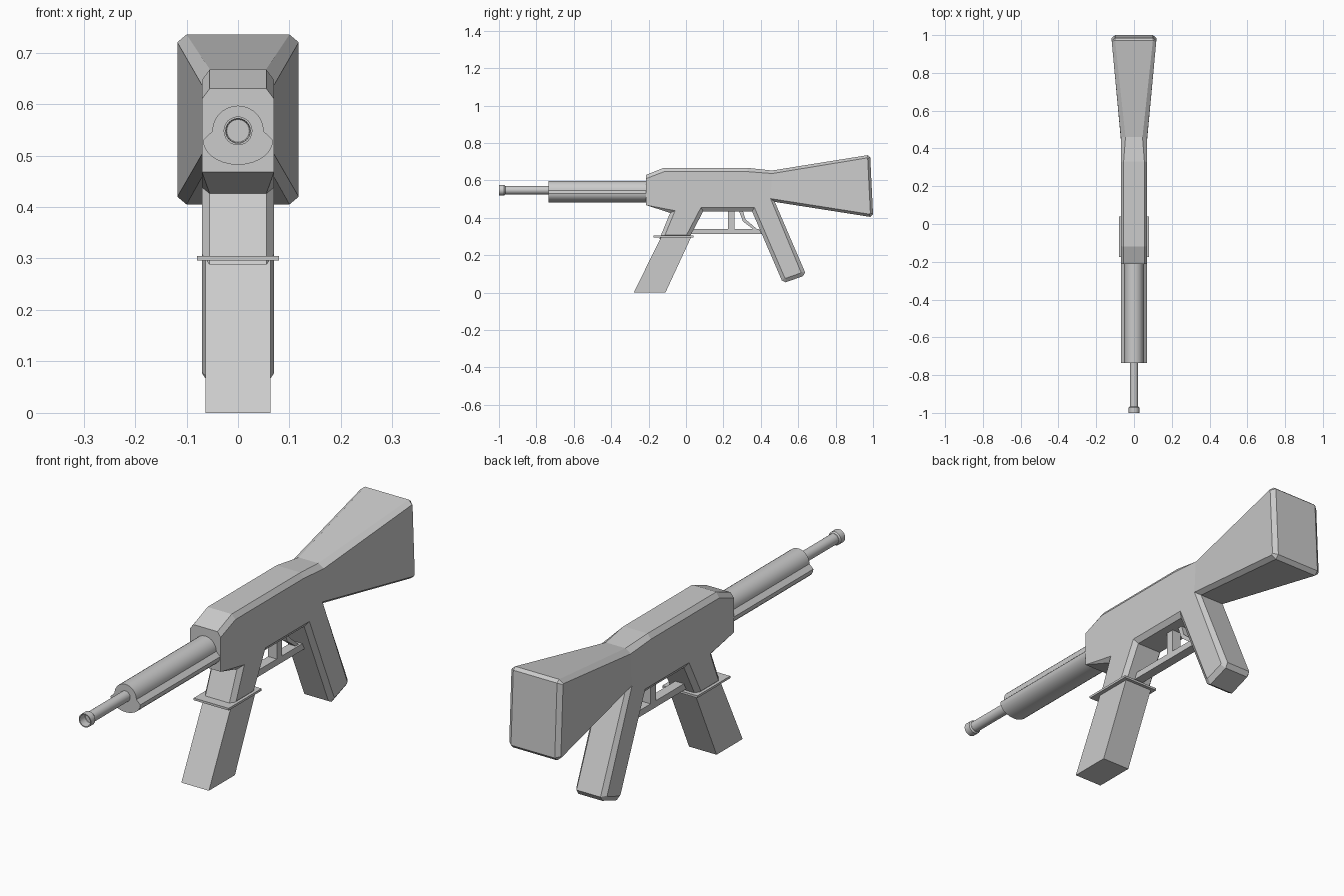
import bpy, bmesh, math
from mathutils import Vector

if "Cube" in bpy.data.objects:
    bpy.data.objects.remove(bpy.data.objects["Cube"])


def finish(bm, name, smooth=False):
    bmesh.ops.remove_doubles(bm, verts=bm.verts, dist=0.0005)
    bmesh.ops.recalc_face_normals(bm, faces=bm.faces)
    me = bpy.data.meshes.new(name)
    bm.to_mesh(me)
    bm.free()
    ob = bpy.data.objects.new(name, me)
    bpy.context.collection.objects.link(ob)
    if smooth:
        bpy.ops.object.select_all(action='DESELECT')
        ob.select_set(True)
        bpy.context.view_layer.objects.active = ob
        bpy.ops.object.shade_smooth_by_angle(angle=math.radians(35))
    return ob


def loft(name, rings, cap=True, smooth=False):
    """Skin a series of equal-length closed rings."""
    bm = bmesh.new()
    vs = [[bm.verts.new(p) for p in r] for r in rings]
    n = len(vs[0])
    for a, b in zip(vs, vs[1:]):
        for i in range(n):
            j = (i + 1) % n
            bm.faces.new((a[i], a[j], b[j], b[i]))
    if cap:
        bm.faces.new(vs[0])
        bm.faces.new(vs[-1])
    return finish(bm, name, smooth)


def prism(name, profile, hw):
    """Extrude a (y, z) side profile across x."""
    return loft(name, [[(s * hw, y, z) for y, z in profile] for s in (-1, 1)])


def inset(pts, i, d):
    """Mitred inward offset of one corner of a clockwise outline."""
    p, a, b = (Vector(pts[k % len(pts)]) for k in (i, i - 1, i + 1))
    e1, e2 = (p - a).normalized(), (b - p).normalized()
    n1, n2 = Vector((e1.y, -e1.x)), Vector((e2.y, -e2.x))
    return p + (n1 + n2) * (d / (1 + n1.dot(n2)))


# Receiver, stock, grip and magazine well: one outline with chamfered rims
# y, z, half width at the side, half width at the rim, inset
B = (0.07, 0.055, 0.02)
S = (0.118, 0.10, 0.014)
outline = [
    (-0.213, 0.63, 0.07, 0.055, 0.02), (-0.12, 0.667, *B), (0.33, 0.667, *B),
    (0.46, 0.653, 0.07, 0.045, 0.016),
    (0.972, 0.735, *S), (0.985, 0.724, *S), (1.0, 0.42, *S), (0.985, 0.405, *S),
    (0.475, 0.485, 0.07, 0.055, 0.014),
    (0.637, 0.108, *B), (0.625, 0.088, *B), (0.532, 0.055, *B), (0.512, 0.066, *B),
    (0.353, 0.435, *B), (0.092, 0.435, *B),
    (0.015, 0.288, *B), (-0.142, 0.288, *B), (-0.085, 0.426, *B),
    (-0.213, 0.468, 0.07, 0.07, 0.0),
]
flat = [(p[0], p[1]) for p in outline]
bm = bmesh.new()
rims, sides = [], []
for s in (-1, 1):
    rims.append([bm.verts.new((s * p[3], p[0], p[1])) for p in outline])
    ring = []
    for i, p in enumerate(outline):
        q = inset(flat, i, p[4])
        if i == 0:
            q = Vector((p[0], p[1] - 0.02))
        ring.append(bm.verts.new((s * p[2], q.x, q.y)))
    sides.append(ring)
n = len(outline)
for i in range(n):
    j = (i + 1) % n
    if i == n - 1:
        # front wall includes the rim corners
        bm.faces.new((rims[0][i], sides[0][0], rims[0][0],
                      rims[1][0], sides[1][0], rims[1][i]))
        continue
    bm.faces.new((rims[0][i], rims[0][j], rims[1][j], rims[1][i]))
    for r, sd in zip(rims, sides):
        bm.faces.new((r[i], r[j], sd[j], sd[i]))
for r, sd in zip(rims, sides):
    front = sd[:4] + sd[8:-1] + [r[-1]]
    bm.faces.new(front)
    bm.faces.new(sd[3:9])
    bm.verts.remove(sd[-1]) if not sd[-1].link_faces else None
finish(bm, "receiver_and_stock")

# Magazine and its collar
prism("magazine", [(-0.28, 0.0), (-0.11, 0.0), (0.028, 0.298), (-0.132, 0.298)], 0.063)
prism("magazine_collar", [(-0.175, 0.296), (0.04, 0.296), (0.04, 0.305), (-0.175, 0.305)], 0.08)

# Trigger guard, post and trigger
prism("trigger_guard", [(0.02, 0.313), (0.405, 0.313), (0.392, 0.34), (0.03, 0.34)], 0.02)
prism("guard_post", [(0.225, 0.33), (0.26, 0.33), (0.26, 0.445), (0.225, 0.445)], 0.02)
prism("trigger", [(0.28, 0.445), (0.305, 0.38), (0.365, 0.335), (0.385, 0.335),
                  (0.318, 0.392), (0.302, 0.445)], 0.012)

# Handguard: round top over a wider rounded belly
section = [(0.05 * math.cos(t), 0.547 + 0.05 * math.sin(t))
           for t in (math.pi * k / 14 for k in range(15))]
section += [(0.068 * math.cos(t), 0.53 + 0.048 * math.sin(t))
            for t in (math.pi * (1 + k / 14) for k in range(15))]
loft("handguard", [[(x, y, z) for x, z in section] for y in (-0.735, -0.205)], smooth=True)

# Barrel with a flared hollow tip
N = 24
steps = [(-0.72, 0.022), (-0.965, 0.022), (-0.972, 0.028), (-1.0, 0.028),
         (-1.0, 0.024), (-0.965, 0.023)]
loft("barrel", [[(r * math.cos(2 * math.pi * k / N), y, 0.548 + r * math.sin(2 * math.pi * k / N))
                 for k in range(N)] for y, r in steps], smooth=True)
